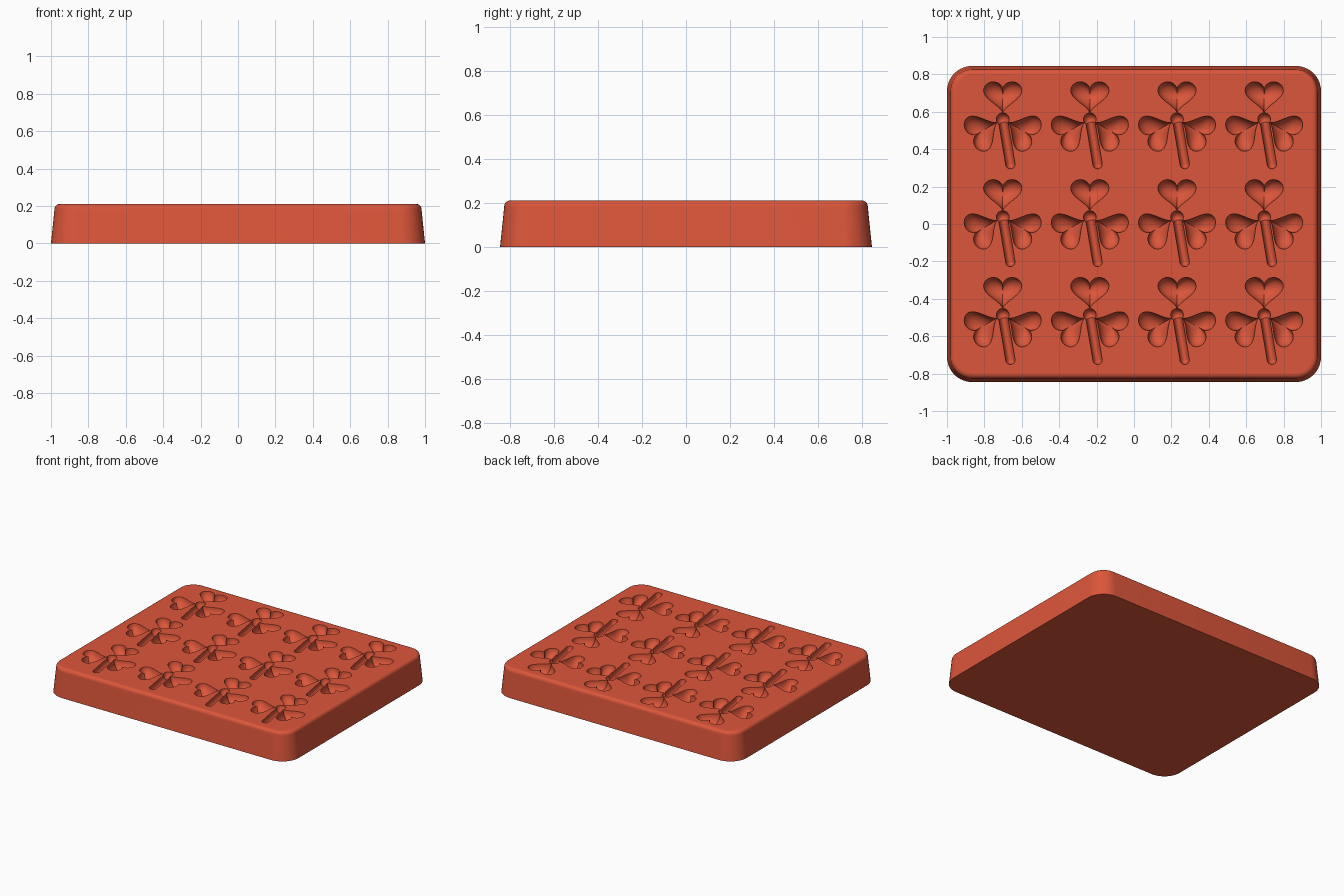
import bpy, bmesh
from math import sin, cos, pi, radians
from mathutils import Vector, Matrix

if "Cube" in bpy.data.objects:
    bpy.data.objects.remove(bpy.data.objects["Cube"], do_unlink=True)

TOP = 0.21
COLOUR = (0.72, 0.093, 0.043, 1.0)

red = bpy.data.materials.new("terracotta_red")
red.use_nodes = True
red.diffuse_color = COLOUR
red.node_tree.nodes["Principled BSDF"].inputs["Base Color"].default_value = COLOUR


def loft(bm, rings):
    """Closed solid through a list of equal-length rings of points."""
    loops = [[bm.verts.new(p) for p in ring] for ring in rings]
    for a, b in zip(loops, loops[1:]):
        for i in range(len(a)):
            j = (i + 1) % len(a)
            bm.faces.new((a[i], a[j], b[j], b[i]))
    bm.faces.new(loops[0])
    bm.faces.new(loops[-1])


def make_object(name, bm):
    bmesh.ops.recalc_face_normals(bm, faces=bm.faces[:])
    mesh = bpy.data.meshes.new(name)
    bm.to_mesh(mesh)
    bm.free()
    mesh.materials.append(red)
    obj = bpy.data.objects.new(name, mesh)
    bpy.context.collection.objects.link(obj)
    return obj


def rounded_rect(inset, z, steps=10):
    """Rounded rectangle ring, shrunk evenly by inset."""
    radius = 0.135 - inset
    cx, cy = 0.865, 0.71
    ring = []
    for k, (sx, sy) in enumerate([(1, 1), (-1, 1), (-1, -1), (1, -1)]):
        for i in range(steps + 1):
            a = (k + i / steps) * pi / 2
            ring.append(Vector((sx * cx + radius * cos(a), sy * cy + radius * sin(a), z)))
    return ring


# Tray body: drafted sides, rounded upper rim, flat top
fillet = 0.026
rings = [rounded_rect(0, 0), rounded_rect(0.018, TOP - fillet - 0.01),
         rounded_rect(0.019, TOP - fillet)]
for i in range(1, 7):
    a = i / 6 * pi / 2
    rings.append(rounded_rect(0.019 + fillet * (1 - cos(a)), TOP - fillet + fillet * sin(a)))
rings.append(rounded_rect(0.055, TOP))
bm = bmesh.new()
loft(bm, rings)
tray = make_object("mold_tray", bm)


# Cavity outlines: pairs of (anchor, offset) so bowls shrink toward the anchor
def heart(angle, segments=44):
    turn = Matrix.Rotation(angle, 3, 'Z')
    sx, sy = 0.205 / 32, 0.168 / 29
    anchor = turn @ Vector((0, 0.033 + 17 * sy, 0))
    points = []
    for i in range(segments):
        t = 2 * pi * i / segments
        y = 13 * cos(t) - 5 * cos(2 * t) - 2 * cos(3 * t) - cos(4 * t)
        points.append((anchor, turn @ Vector((16 * sin(t) ** 3 * sx, y * sy, 0))))
    return points


def capsule(start, end, radius, steps=10):
    start, end = Vector(start), Vector(end)
    axis = (end - start).normalized()
    side = Vector((-axis.y, axis.x, 0))
    points = []
    for anchor, first in ((end, 0), (start, pi)):
        for i in range(steps + 1):
            a = first + pi * i / steps
            points.append((anchor, (side * cos(a) + axis * sin(a)) * radius))
    return points


def disc(radius, steps=24):
    return [(Vector(), Vector((cos(2 * pi * i / steps), sin(2 * pi * i / steps), 0)) * radius)
            for i in range(steps)]


def bowl(bm, outline, depth, where):
    """Round-bottomed cutter below the tray top."""
    def ring(scale, z):
        return [where + anchor + offset * scale + Vector((0, 0, z)) for anchor, offset in outline]
    rings = [ring(1, 0.05)]
    for i in range(9):
        a = radians(86) * i / 8
        rings.append(ring(cos(a), -depth * sin(a)))
    loft(bm, rings)


# Clover cavities: three hearts, a stem and a hub, repeated in a 4 by 3 grid
parts = {
    "upper_leaf": (heart(0), 0.07),
    "left_leaf": (heart(radians(120)), 0.07),
    "right_leaf": (heart(radians(-120)), 0.07),
    "stem": (capsule((0.004, -0.02, 0), (0.041, -0.24, 0), 0.025), 0.04),
    "hub": (disc(0.034), 0.045),
}
bpy.context.view_layer.objects.active = tray
for name, (outline, depth) in parts.items():
    bm = bmesh.new()
    for col in range(4):
        for row in range(3):
            bowl(bm, outline, depth, Vector((-0.702 + 0.466 * col, 0.56 - 0.523 * row, TOP)))
    cutter = make_object(name + "_cutter", bm)
    cutter.hide_render = True
    cut = tray.modifiers.new(name + "_cavity", 'BOOLEAN')
    cut.operation = 'DIFFERENCE'
    cut.solver = 'EXACT'
    cut.object = cutter
    bpy.ops.object.modifier_apply(modifier=cut.name)
    bpy.data.objects.remove(cutter, do_unlink=True)

# Smooth shading with crisp cavity edges
bpy.ops.object.select_all(action='DESELECT')
tray.select_set(True)
bpy.ops.object.shade_smooth_by_angle(angle=radians(35))
